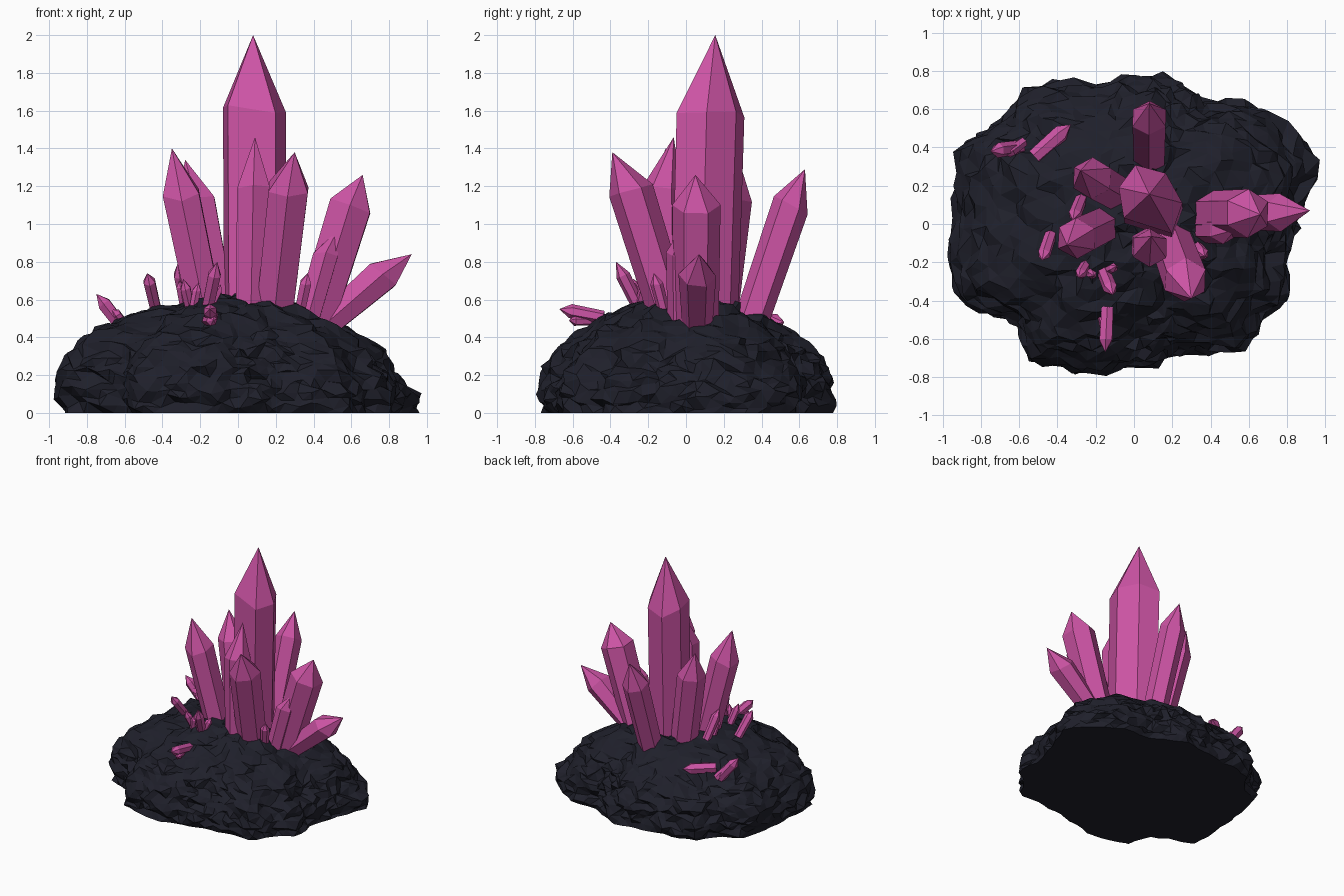
import bpy, bmesh, math, random
from mathutils import Vector, noise

random.seed(7)
if "Cube" in bpy.data.objects:
    bpy.data.objects.remove(bpy.data.objects["Cube"])


def material(name, rgb):
    m = bpy.data.materials.new(name)
    m.use_nodes = True
    m.diffuse_color = (*rgb, 1)
    m.node_tree.nodes["Principled BSDF"].inputs["Base Color"].default_value = (*rgb, 1)
    return m


def finish(bm, name, mat):
    bmesh.ops.recalc_face_normals(bm, faces=bm.faces)
    mesh = bpy.data.meshes.new(name)
    bm.to_mesh(mesh)
    bm.free()
    mesh.materials.append(mat)
    obj = bpy.data.objects.new(name, mesh)
    bpy.context.collection.objects.link(obj)
    return obj


pink = material("crystal pink", (0.61, 0.088, 0.375))
dark = material("dark stone", (0.0135, 0.014, 0.0235))

# Rock plan outline, and dome profiles as (scale, height) from rim to summit:
# the right half undercuts at the ground, the left half spreads into a skirt
OUTLINE = [(.97, .33), (.8, .53), (.59, .65), (.4, .64), (.12, .8), (-.25, .74),
           (-.57, .72), (-.68, .55), (-.9, .44), (-.95, .05), (-.97, -.22),
           (-.95, -.39), (-.62, -.53), (-.55, -.72), (-.28, -.8), (0, -.74),
           (.3, -.67), (.59, -.65), (.68, -.48), (.82, -.4), (.8, -.2), (.86, .05)]
UNDERCUT = [(.94, 0), (1, .12), (.97, .25), (.89, .36), (.76, .44), (.58, .52),
            (.38, .58), (.18, .61), (0, .62)]
SKIRT = [(1, 0), (.99, .1), (.93, .2), (.84, .3), (.72, .39), (.57, .48),
         (.37, .56), (.18, .6), (0, .62)]


def outline_radius(angle):
    """Distance from the centre to the outline in one direction."""
    d = Vector((math.cos(angle), math.sin(angle)))
    for i, p in enumerate(OUTLINE):
        a, b = Vector(OUTLINE[i - 1]), Vector(p)
        edge = b - a
        det = d.x * edge.y - d.y * edge.x
        if abs(det) < 1e-9:
            continue
        r = (a.x * edge.y - a.y * edge.x) / det
        u = (a.x * d.y - a.y * d.x) / det
        if r > 0 and -1e-6 <= u <= 1 + 1e-6:
            return r
    return 0.8


def profile(points, t):
    f = min(max(t, 0), 0.9999) * (len(points) - 1)
    i = int(f)
    return Vector(points[i]).lerp(Vector(points[i + 1]), f - i)


# Rock: half a geodesic ball reshaped to the dome, roughened in craggy layers
bm = bmesh.new()
bmesh.ops.create_icosphere(bm, subdivisions=5, radius=1)
bmesh.ops.bisect_plane(bm, geom=bm.verts[:] + bm.edges[:] + bm.faces[:],
                       plane_co=(0, 0, 0), plane_no=(0, 0, -1), clear_outer=True)
for v in bm.verts:
    angle = math.atan2(v.co.y, v.co.x)
    lift = math.asin(min(1, max(0, v.co.z))) / (math.pi / 2)
    side = (1 + math.cos(angle)) / 2
    s, z = profile(UNDERCUT, lift).lerp(profile(SKIRT, lift), side)
    r = s * outline_radius(angle)
    p = Vector((r * math.cos(angle), r * math.sin(angle), z))
    out = Vector((p.x, p.y, 0)).normalized()
    if lift > 0.01:
        layers = noise.noise(Vector((p.x * 4, p.y * 4, p.z * 14)))
        p += out * (1 - lift) * (layers * 0.06 + noise.noise(p * 12) * 0.03)
        p.z += noise.noise(p * 6) * 0.04 * min(1, lift * 3)
        p += Vector([random.uniform(-1, 1) for _ in range(3)]) * 0.02
        p.z = max(p.z, 0.005)
    else:
        p += out * noise.noise(p * 9) * 0.03
    v.co = p
rim = [e for e in bm.edges if e.is_boundary]
bmesh.ops.edgeloop_fill(bm, edges=rim)
finish(bm, "rock_base", dark)


def hexagon(turn):
    return [(math.cos(turn + k * math.tau / 6), math.sin(turn + k * math.tau / 6))
            for k in range(6)]


def crystal(name, base, shoulder, tip, radius, taper=0.92, section=hexagon(.5)):
    """Six-sided shaft widening to an uneven shoulder, closed by a point."""
    base, shoulder, tip = Vector(base), Vector(shoulder), Vector(tip)
    axis = (shoulder - base).normalized()
    rot = Vector((0, 0, 1)).rotation_difference(axis)
    start = base - axis * radius * 0.6
    bm = bmesh.new()
    uneven = [random.uniform(-.2, .2) * radius for _ in section]
    low = [bm.verts.new(start + rot @ Vector((x, y, 0)) * radius * taper)
           for x, y in section]
    high = [bm.verts.new(shoulder + rot @ Vector((x * radius, y * radius, u)))
            for (x, y), u in zip(section, uneven)]
    point = bm.verts.new(tip)
    bm.faces.new(low[::-1])
    for k in range(6):
        n = (k + 1) % 6
        bm.faces.new((low[k], low[n], high[n], high[k]))
        bm.faces.new((high[k], high[n], point))
    return finish(bm, name, pink)


# Large crystals: base, shoulder, tip, radius
BROAD = [(.6, -.97), (.9, -.11), (.43, .73), (-.43, .97), (-.9, .32), (-.76, -.54)]
crystal("main_crystal", (.09, .10, .5), (.087, .13, 1.59), (.08, .155, 2), .185, .98, BROAD)
crystal("left_front_crystal", (-.165, -.01, .5), (-.3, -.075, 1.15), (-.35, -.11, 1.4), .11)
crystal("left_back_crystal", (-.1, .17, .5), (-.22, .24, 1.13), (-.28, .28, 1.34), .11)
crystal("front_crystal", (.07, -.11, .5), (.083, -.125, 1.2), (.09, -.065, 1.46), .1)
crystal("front_right_crystal", (.19, -.08, .5), (.268, -.295, 1.19), (.3, -.39, 1.38), .12)
crystal("right_crystal", (.41, .055, .5), (.59, .055, 1.08), (.66, .05, 1.26), .128)
crystal("right_inner_crystal", (.37, -.03, .5), (.465, -.03, .84), (.53, -.03, .97), .075)
crystal("right_low_crystal", (.5, .06, .5), (.765, .06, .73), (.92, .07, .84), .1, .8)
crystal("back_crystal", (.08, .35, .5), (.08, .555, 1.1), (.08, .63, 1.29), .1)

# Small shards scattered on the rock: base, tip, radius
SHARDS = [((-.61, .4, .45), (-.75, .38, .63), .04),
          ((-.59, .42, .45), (-.67, .36, .55), .03),
          ((-.5, .37, .48), (-.33, .52, .48), .045),
          ((-.44, -.07, .57), (-.48, -.19, .74), .035),
          ((-.28, .12, .58), (-.32, .02, .79), .035),
          ((-.29, .05, .58), (-.31, .01, .70), .025),
          ((-.25, -.21, .54), (-.29, -.28, .71), .03),
          ((-.24, -.25, .54), (-.21, -.27, .69), .025),
          ((-.16, -.25, .56), (-.11, -.37, .8), .038),
          ((-.15, -.25, .56), (-.09, -.22, .68), .025),
          ((-.14, -.46, .51), (-.15, -.67, .55), .038),
          ((-.16, -.5, .49), (-.13, -.62, .49), .03),
          ((.33, -.12, .55), (.37, -.17, .74), .034)]
for i, (base, tip, radius) in enumerate(SHARDS, 1):
    crystal(f"shard_{i}", base, Vector(base).lerp(Vector(tip), .72), tip, radius)
